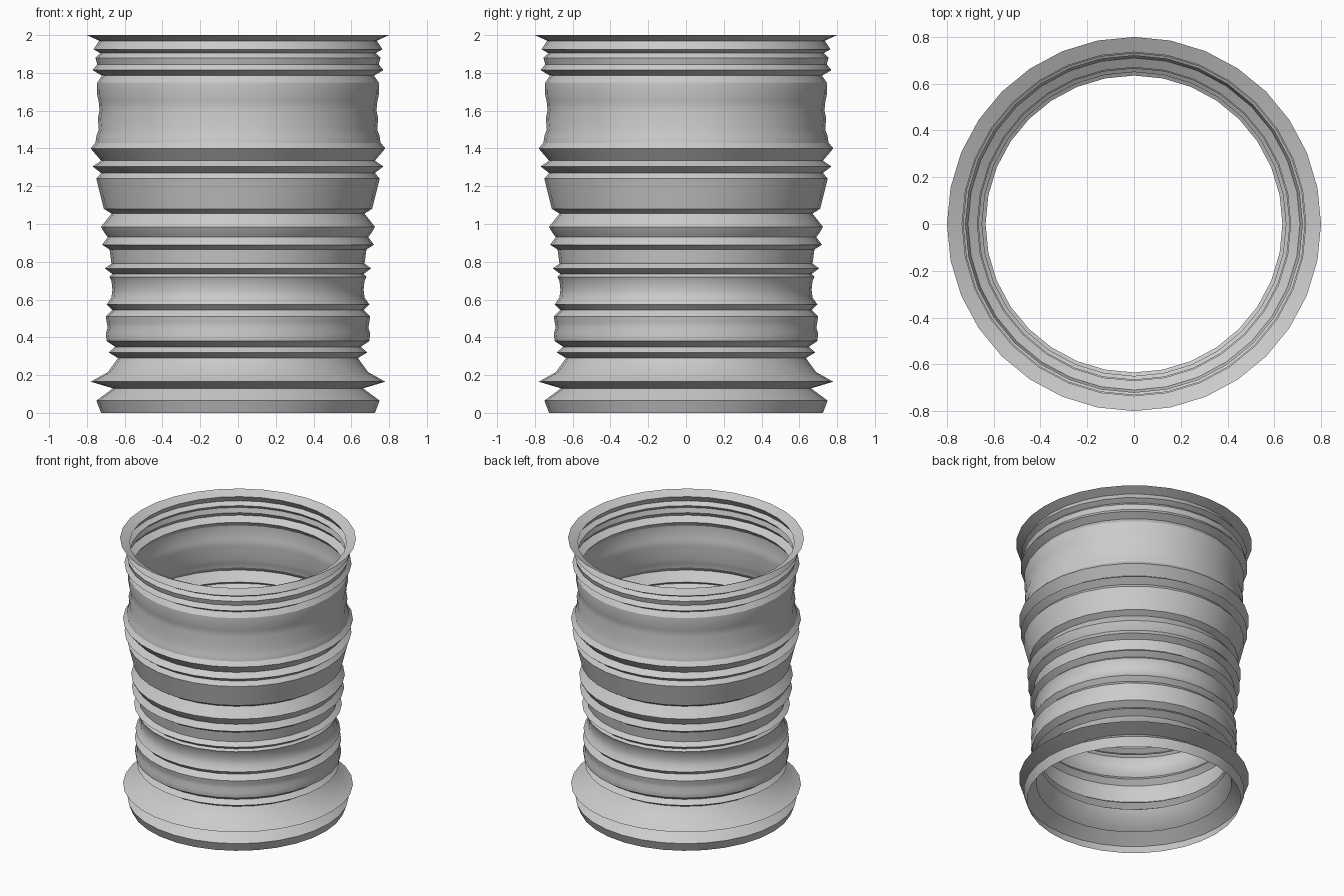
import bpy
import bmesh
import math
from mathutils import Matrix, Vector

SEGMENTS = 32

# Remove the default object
default_cube = bpy.data.objects.get("Cube")
if default_cube:
    bpy.data.objects.remove(default_cube, do_unlink=True)

# Profile sections as (radius, height), listed from the floor to the rim
base_flare = [(.725, 0), (.75, .065), (.662, .13), (.78, .165), (.69, .215), (.635, .29)]
lower_ribs = [(.685, .32), (.65, .35), (.695, .38), (.7, .42), (.69, .45), (.695, .48),
              (.7, .51), (.665, .545), (.695, .575)]
lower_wave = [(.67, .61), (.665, .65), (.67, .7), (.68, .72), (.665, .735)]
middle_ribs = [(.705, .765), (.67, .79), (.68, .865), (.72, .89), (.69, .93),
               (.715, .965), (.725, .985), (.67, 1.055)]
upper_collar = [(.71, 1.08), (.75, 1.24), (.725, 1.27), (.77, 1.305), (.725, 1.335),
                (.78, 1.4), (.755, 1.43), (.75, 1.465)]
upper_wave = [(.737, 1.5), (.742, 1.56), (.733, 1.6), (.738, 1.65), (.747, 1.69), (.745, 1.75)]
rim_ribs = [(.72, 1.785), (.77, 1.815), (.745, 1.845), (.755, 1.88), (.73, 1.905),
            (.765, 1.925), (.735, 1.97), (.8, 2)]
profile = (base_flare + lower_ribs + lower_wave + middle_ribs
           + upper_collar + upper_wave + rim_ribs)


def make_material(name, colour):
    material = bpy.data.materials.new(name)
    material.use_nodes = True
    material.diffuse_color = colour
    shader = next(n for n in material.node_tree.nodes if n.type == 'BSDF_PRINCIPLED')
    shader.inputs["Base Color"].default_value = colour
    return material


def revolve(name, points, material):
    """Turn an open profile around the vertical axis into a thin shell."""
    bm = bmesh.new()
    verts = [bm.verts.new((radius, 0, height)) for radius, height in points]
    edges = [bm.edges.new(pair) for pair in zip(verts, verts[1:])]
    bmesh.ops.spin(bm, geom=verts + edges, cent=Vector(), axis=Vector((0, 0, 1)),
                   angle=math.tau, steps=SEGMENTS, use_merge=True)
    bmesh.ops.remove_doubles(bm, verts=bm.verts, dist=0.0005)
    bmesh.ops.recalc_face_normals(bm, faces=bm.faces)

    # Make sure the shell faces outward
    outward = sum(f.normal.dot(f.calc_center_median() * Vector((1, 1, 0))) for f in bm.faces)
    if outward < 0:
        bmesh.ops.reverse_faces(bm, faces=bm.faces)

    mesh = bpy.data.meshes.new(name)
    bm.to_mesh(mesh)
    bm.free()
    mesh.materials.append(material)
    shell = bpy.data.objects.new(name, mesh)
    bpy.context.collection.objects.link(shell)
    return shell


# Open ribbed sleeve
grey = make_material("light grey", (0.6, 0.6, 0.6, 1))
sleeve = revolve("ribbed_sleeve", profile, grey)

# Smooth around the sleeve, crisp at the ribs
bpy.ops.object.select_all(action='DESELECT')
sleeve.select_set(True)
bpy.context.view_layer.objects.active = sleeve
bpy.ops.object.shade_smooth_by_angle(angle=math.radians(30))
